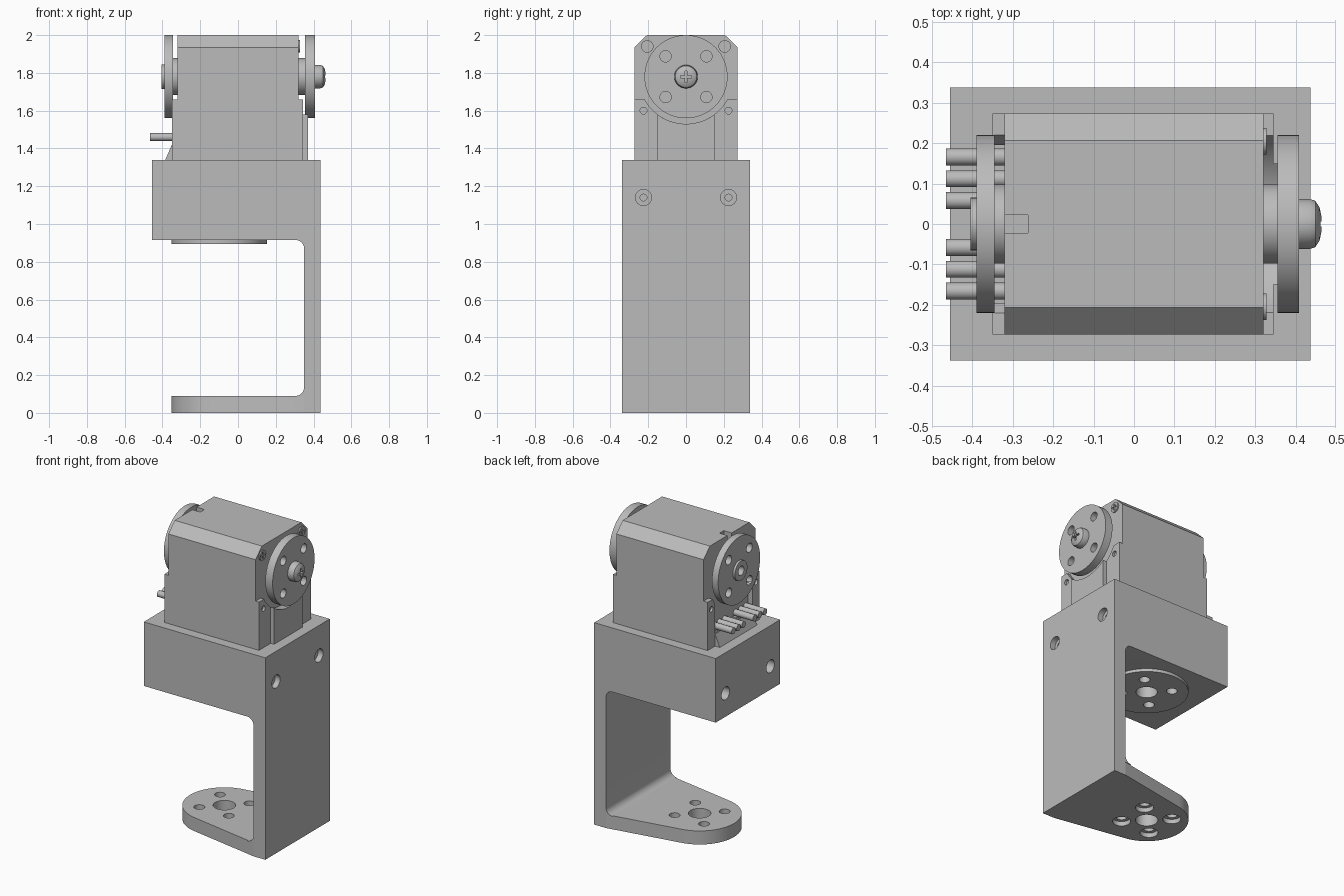
import bpy, bmesh, math
from mathutils import Matrix, Vector

cube = bpy.data.objects.get("Cube")
if cube:
    bpy.data.objects.remove(cube, do_unlink=True)

grey = bpy.data.materials.new("plain_grey")
grey.use_nodes = True
grey.diffuse_color = (0.5, 0.5, 0.5, 1)
grey.node_tree.nodes["Principled BSDF"].inputs["Base Color"].default_value = (0.5, 0.5, 0.5, 1)

AXIS_Z = 1.78          # height of the output shaft
BOLT = 0.108           # bolt circle offset, on the diagonals
FOOT_X = -0.10         # centre of the foot and of the pad
CORNERS = [(a, b) for a in (-1, 1) for b in (-1, 1)]


def finish(name, bm):
    bmesh.ops.remove_doubles(bm, verts=bm.verts, dist=1e-5)
    bmesh.ops.recalc_face_normals(bm, faces=bm.faces)
    mesh = bpy.data.meshes.new(name)
    bm.to_mesh(mesh)
    bm.free()
    mesh.materials.append(grey)
    obj = bpy.data.objects.new(name, mesh)
    bpy.context.collection.objects.link(obj)
    return obj


def prism(name, points, axis, lo, hi):
    """Extrude a 2D outline along an axis: x takes (y, z), y takes (x, z), z takes (x, y)."""
    i = "xyz".index(axis)
    bm = bmesh.new()
    verts = []
    for p in points:
        co = list(p)
        co.insert(i, lo)
        verts.append(bm.verts.new(co))
    face = bm.faces.new(verts)
    out = bmesh.ops.extrude_face_region(bm, geom=[face])
    shift = Vector((0, 0, 0))
    shift[i] = hi - lo
    moved = [g for g in out["geom"] if isinstance(g, bmesh.types.BMVert)]
    bmesh.ops.translate(bm, verts=moved, vec=shift)
    return finish(name, bm)


def box(name, x, y, z):
    return prism(name, [(x[0], y[0]), (x[1], y[0]), (x[1], y[1]), (x[0], y[1])], "z", *z)


def arc(cx, cy, r, start, end, steps=8):
    angles = [math.radians(start + (end - start) * i / steps) for i in range(steps + 1)]
    return [(cx + r * math.cos(a), cy + r * math.sin(a)) for a in angles]


def rod(name, axis, u, v, r, lo, hi, sides=32):
    return prism(name, arc(u, v, r, 0, 360, sides)[:-1], axis, lo, hi)


def lathe(name, profile, y=0, z=AXIS_Z, steps=64):
    """Turn a (radius, x) profile around a line along x."""
    bm = bmesh.new()
    verts = [bm.verts.new((x, 0, r)) for r, x in profile]
    edges = [bm.edges.new(pair) for pair in zip(verts, verts[1:])]
    bmesh.ops.spin(bm, geom=verts + edges, cent=(0, 0, 0), axis=(1, 0, 0),
                   angle=math.tau, steps=steps)
    bmesh.ops.transform(bm, matrix=Matrix.Translation((0, y, z)), verts=bm.verts)
    return finish(name, bm)


def cut(obj, cutters):
    for c in cutters:
        mod = obj.modifiers.new("cut", "BOOLEAN")
        mod.operation, mod.object, mod.solver = "DIFFERENCE", c, "EXACT"
    bpy.context.view_layer.update()
    deps = bpy.context.evaluated_depsgraph_get()
    mesh = bpy.data.meshes.new_from_object(obj.evaluated_get(deps))
    obj.modifiers.clear()
    obj.data = mesh
    for c in cutters:
        bpy.data.objects.remove(c, do_unlink=True)


def bolt_holes(axis, u, v, r, lo, hi):
    return [rod("cutter", axis, u + a * BOLT, v + b * BOLT, r, lo, hi, 24) for a, b in CORNERS]


def cross_slot(y, z, size, width, lo, hi):
    return [box("cutter", (lo, hi), (y - a, y + a), (z - b, z + b))
            for a, b in ((size, width), (width, size))]


# Bracket: holder block and upright with filleted inner corners
f = 0.045
outline = [(-0.455, 1.34), (0.437, 1.34), (0.437, 0), (0.35, 0), (0.35, 0.09)]
outline += arc(0.35 - f, 0.09 + f, f, -90, 0)
outline += arc(0.35 - f, 0.915 - f, f, 0, 90)
outline += [(-0.455, 0.915)]
bracket = prism("bracket", outline, "y", -0.338, 0.338)
holes = bolt_holes("z", FOOT_X, 0, 0.033, 0.8, 1.05)
holes.append(rod("cutter", "z", FOOT_X, 0, 0.065, 0.8, 1.05))
for s in (-1, 1):
    holes.append(rod("cutter", "x", s * 0.225, 1.14, 0.043, 0.4, 0.5))
    holes.append(rod("cutter", "x", s * 0.225, 1.14, 0.018, 0.3, 0.45, 20))
    holes.append(rod("cutter", "x", s * 0.235, 1.07, 0.042, -0.5, -0.3))
cut(bracket, holes)

# Round pad under the block
pad = rod("mount_pad", "z", FOOT_X, 0, 0.253, 0.895, 0.915, 64)
cut(pad, bolt_holes("z", FOOT_X, 0, 0.033, 0.8, 1)
    + [rod("cutter", "z", FOOT_X, 0, 0.065, 0.8, 1)])

# Foot: tapered plate with a round end and counterbored holes
dx, dy, r = 0.35 - FOOT_X, 0.338, 0.253
tangent = math.degrees(math.atan2(dy, dx) + math.acos(r / math.hypot(dx, dy)))
foot = prism("foot_plate", [(0.35, -dy), (0.35, dy)]
             + arc(FOOT_X, 0, r, tangent, 360 - tangent, 40), "z", 0, 0.09)
cut(foot, bolt_holes("z", FOOT_X, 0, 0.033, -0.1, 0.2)
    + bolt_holes("z", FOOT_X, 0, 0.055, -0.1, 0.03)
    + [rod("cutter", "z", FOOT_X, 0, 0.068, -0.1, 0.2)])

# Motor body with chamfered top edges and a notch
w = 0.273
body = prism("motor_body", [(-w, 1.34), (w, 1.34), (w, 1.935), (0.207, 2),
                            (-0.207, 2), (-w, 1.935)], "x", -0.32, 0.32)
cut(body, [box("cutter", (-0.4, -0.262), (-0.022, 0.022), (1.94, 2.1))])

# Side plates on the screw side, hollowed around the horn
ears = prism("side_plate", [(-w, 1.34), (w, 1.34), (w, 1.66)]
             + arc(0, AXIS_Z, 0.25, -28.7, -151.3, 32) + [(-w, 1.66)], "x", 0.32, 0.345)
cut(ears, [rod("cutter", "x", s * 0.225, 1.6, 0.018, 0.33, 0.4, 20) for s in (-1, 1)])
prism("centre_plate", [(-0.15, 1.34), (0.15, 1.34)]
      + arc(0, AXIS_Z, 0.25, -53.1, -126.9, 20), "x", 0.345, 0.37)

# Ears, sloped connector and cable pins on the other side
for s, side in ((-1, "front"), (1, "back")):
    ear = prism(side + "_connector_ear", [(s * 0.195, 1.34), (s * w, 1.34), (s * w, 1.66),
                                          (s * 0.22, 1.66), (s * 0.195, 1.62)], "x", -0.35, -0.32)
    cut(ear, [rod("cutter", "x", s * 0.235, 1.6, 0.018, -0.4, -0.335, 20)])
    for i in range(3):
        rod(f"{side}_cable_pin_{i + 1}", "x", s * (0.058 + i * 0.054), 1.46, 0.021, -0.465, -0.31, 20)
    box(side + "_connector", (-0.345, -0.32), (min(s * 0.03, s * 0.195), max(s * 0.03, s * 0.195)),
        (1.41, 1.44))
prism("connector_slope", [(-0.32, 1.34), (-0.385, 1.34), (-0.35, 1.42), (-0.32, 1.42)],
      "y", -0.195, 0.195)

# Horn discs with their hubs
drive = lathe("drive_horn", [(0, 0.315), (0.098, 0.315), (0.098, 0.355), (0.22, 0.355),
                             (0.22, 0.408), (0, 0.408)])
cut(drive, bolt_holes("x", 0, AXIS_Z, 0.03, 0.34, 0.5))
idler = lathe("idler_horn", [(0, -0.315), (0.098, -0.315), (0.098, -0.345), (0.22, -0.345),
                             (0.22, -0.39), (0.065, -0.39), (0.065, -0.405), (0, -0.405)])
cut(idler, bolt_holes("x", 0, AXIS_Z, 0.03, -0.5, -0.33)
    + [rod("cutter", "x", 0, AXIS_Z, 0.03, -0.5, -0.36)])

# Domed centre screw and small case screws
screw = lathe("centre_screw", [(0, 0.4), (0.062, 0.4), (0.062, 0.435), (0.057, 0.449),
                               (0.042, 0.459), (0.02, 0.464), (0, 0.465)], steps=48)
cut(screw, cross_slot(0, AXIS_Z, 0.03, 0.006, 0.44, 0.5))
for s, side in ((-1, "front"), (1, "back")):
    small = rod(side + "_case_screw", "x", s * 0.205, 1.94, 0.033, 0.31, 0.328, 24)
    cut(small, cross_slot(s * 0.205, 1.94, 0.022, 0.005, 0.322, 0.4))

# Smooth the round walls, keep the edges crisp
bpy.ops.object.select_all(action="DESELECT")
for obj in bpy.context.collection.objects:
    if obj.type == "MESH" and grey.name in obj.data.materials:
        obj.select_set(True)
        bpy.context.view_layer.objects.active = obj
bpy.ops.object.shade_smooth_by_angle(angle=math.radians(30))
